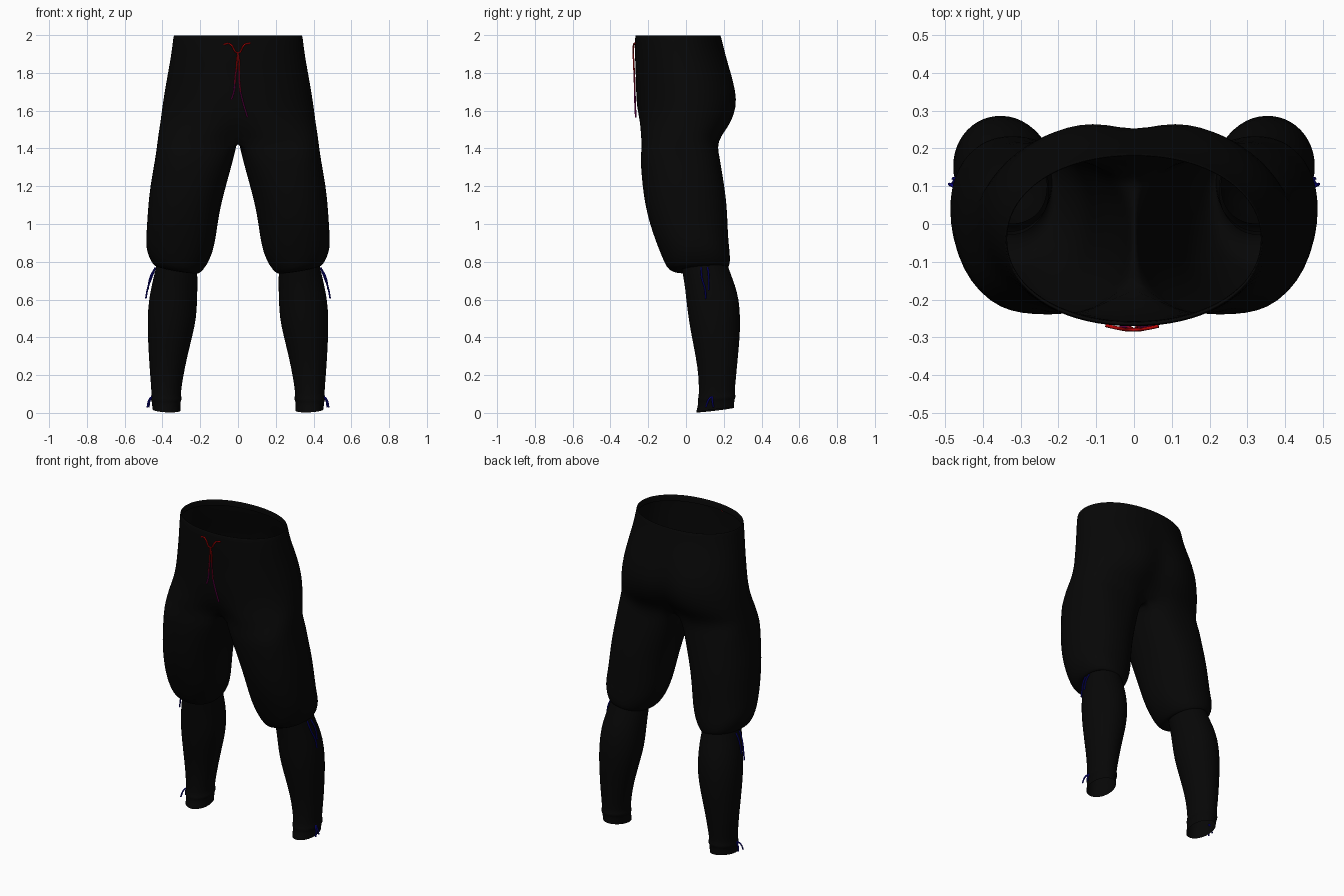
import bpy, bmesh, math
from mathutils import Vector

if "Cube" in bpy.data.objects:
    bpy.data.objects.remove(bpy.data.objects["Cube"])


def material(name, rgb):
    m = bpy.data.materials.new(name)
    m.use_nodes = True
    m.diffuse_color = (*rgb, 1)
    m.node_tree.nodes["Principled BSDF"].inputs["Base Color"].default_value = (*rgb, 1)
    return m


black = material("black cloth", (0.002, 0.002, 0.002))
red = material("red cord", (0.5, 0.002, 0.002))
crimson = material("crimson cord", (0.32, 0.002, 0.03))
purple = material("purple cord", (0.2, 0.002, 0.11))
blue = material("blue cord", (0.004, 0.003, 0.28))

OUTER, INNER = 18, 7  # ring points on the outer arc and along the inseam


def power(v, n):
    return math.copysign(abs(v) ** (2 / n), v)


def trunk_ring(z, half_width, front, back, front_cleft=0, back_cleft=0, n=2.1):
    """Half ring from the front centre round the left hip to the back centre."""
    mid, depth = (front + back) / 2, (back - front) / 2
    points = []
    for i in range(OUTER + 1):
        t = math.pi * i / OUTER
        x = half_width * power(math.sin(t), n) if 0 < i < OUTER else 0
        y = mid - depth * power(math.cos(t), n)
        dip = math.exp(-(x / 0.075) ** 2)
        y += dip * (front_cleft if i < OUTER / 2 else -back_cleft)
        points.append(Vector((x, y, z)))
    return points


def leg_ring(z, inner, outer, front, back, tilt_x=0, tilt_y=0, n=2.2):
    """Closed ring: outer arc first, then the inseam from back to front."""
    cx, cy = (inner + outer) / 2, (front + back) / 2
    rx, ry = (outer - inner) / 2, (back - front) / 2
    limit = math.radians(138)
    angles = [-limit + 2 * limit * i / OUTER for i in range(OUTER + 1)]
    gap = 2 * (math.pi - limit)
    angles += [limit + gap * (k + 1) / (INNER + 1) for k in range(INNER)]
    points = []
    for a in angles:
        dx, dy = rx * power(math.cos(a), n), ry * power(math.sin(a), n)
        points.append(Vector((cx + dx, cy + dy, z + tilt_x * dx + tilt_y * dy)))
    return points


def bridge(bm, a, b, closed):
    for i in range(len(a) if closed else len(a) - 1):
        j = (i + 1) % len(a)
        bm.faces.new((a[i], a[j], b[j], b[i]))


def finish(name, bm):
    bmesh.ops.recalc_face_normals(bm, faces=bm.faces)
    mesh = bpy.data.meshes.new(name)
    bm.to_mesh(mesh)
    bm.free()
    ob = bpy.data.objects.new(name, mesh)
    bpy.context.collection.objects.link(ob)
    mesh.materials.append(black)
    for p in mesh.polygons:
        p.use_smooth = True
    mirror = ob.modifiers.new("mirror", "MIRROR")
    mirror.use_clip = True
    mirror.merge_threshold = 0.0005
    sub = ob.modifiers.new("smooth", "SUBSURF")
    sub.levels = sub.render_levels = 1


# Breeches: folded waist, hips, then the split into a baggy leg
bm = bmesh.new()
trunk = [
    trunk_ring(1.96, 0.338, -0.258, 0.182),
    trunk_ring(1.995, 0.336, -0.26, 0.18),
    trunk_ring(2.0, 0.341, -0.268, 0.184),
    trunk_ring(1.985, 0.344, -0.271, 0.188),
    trunk_ring(1.9, 0.354, -0.272, 0.208),
    trunk_ring(1.8, 0.372, -0.267, 0.25, 0, 0.015),
    trunk_ring(1.7, 0.39, -0.265, 0.28, 0, 0.03),
    trunk_ring(1.62, 0.402, -0.262, 0.285, 0, 0.04),
    trunk_ring(1.54, 0.412, -0.254, 0.255, 0.015, 0.055, 2.3),
    trunk_ring(1.49, 0.42, -0.25, 0.215, 0.045, 0.06, 2.6),
    trunk_ring(1.44, 0.427, -0.246, 0.18, 0.09, 0.065, 2.9),
]
rows = [[bm.verts.new(p) for p in ring] for ring in trunk]
for a, b in zip(rows, rows[1:]):
    bridge(bm, a, b, False)
start, end = trunk[-1][-1], trunk[-1][0]
seam = []
for k in range(INNER):
    f = (k + 1) / (INNER + 1)
    arch = Vector((0, 0, 0.02 * math.sin(math.pi * f)))
    seam.append(bm.verts.new(start.lerp(end, f) + arch))
previous = rows[-1] + seam
legs = [
    leg_ring(1.37, 0.018, 0.436, -0.243, 0.177, n=2.7),
    leg_ring(1.3, 0.036, 0.448, -0.24, 0.188, n=2.5),
    leg_ring(1.2, 0.064, 0.466, -0.232, 0.205, n=2.3),
    leg_ring(1.1, 0.09, 0.477, -0.218, 0.218),
    leg_ring(1.0, 0.108, 0.483, -0.193, 0.222),
    leg_ring(0.91, 0.122, 0.488, -0.162, 0.226, 0.1),
    leg_ring(0.84, 0.148, 0.488, -0.13, 0.234, 0.18, 0.05),
    leg_ring(0.785, 0.184, 0.468, -0.105, 0.235, 0.2, 0.08),
    leg_ring(0.762, 0.207, 0.45, -0.075, 0.228, 0.2, 0.08),
    leg_ring(0.757, 0.222, 0.43, -0.02, 0.215, 0.15, 0.08),
    leg_ring(0.79, 0.23, 0.42, 0.0, 0.205, 0.1, 0.08),
]
for ring in legs:
    current = [bm.verts.new(p) for p in ring]
    bridge(bm, previous, current, True)
    previous = current
finish("breeches", bm)

# Fitted lower legs with a ridged ankle cuff
bm = bmesh.new()
shins = [
    leg_ring(0.82, 0.225, 0.425, -0.03, 0.21, n=2),
    leg_ring(0.75, 0.215, 0.44, -0.022, 0.232, n=2),
    leg_ring(0.68, 0.214, 0.457, -0.008, 0.26, n=2),
    leg_ring(0.6, 0.216, 0.473, 0.0, 0.282, n=2),
    leg_ring(0.5, 0.22, 0.481, 0.012, 0.289, n=2),
    leg_ring(0.4, 0.243, 0.478, 0.03, 0.286, n=2),
    leg_ring(0.3, 0.268, 0.473, 0.05, 0.276, n=2),
    leg_ring(0.2, 0.289, 0.466, 0.066, 0.267, n=2),
    leg_ring(0.095, 0.305, 0.457, 0.068, 0.257, 0, 0.1, 2),
    leg_ring(0.085, 0.298, 0.463, 0.061, 0.263, 0, 0.1, 2),
    leg_ring(0.07, 0.298, 0.463, 0.061, 0.263, 0, 0.1, 2),
    leg_ring(0.062, 0.305, 0.457, 0.065, 0.256, 0, 0.1, 2),
    leg_ring(0.015, 0.305, 0.453, 0.053, 0.256, 0.05, 0.12, 2),
]
rows = [[bm.verts.new(p) for p in ring] for ring in shins]
for a, b in zip(rows, rows[1:]):
    bridge(bm, a, b, True)
finish("lower_legs", bm)


def cord(name, mat, points):
    curve = bpy.data.curves.new(name, "CURVE")
    curve.dimensions = "3D"
    curve.bevel_depth = 0.0045
    curve.bevel_resolution = 1
    curve.resolution_u = 4
    curve.use_fill_caps = True
    spline = curve.splines.new("BEZIER")
    spline.bezier_points.add(len(points) - 1)
    for bp, p in zip(spline.bezier_points, points):
        bp.co = p
        bp.handle_left_type = bp.handle_right_type = "AUTO"
    curve.materials.append(mat)
    ob = bpy.data.objects.new(name, curve)
    bpy.context.collection.objects.link(ob)


# Waist drawstring: bow ends and two hanging tails
cord("waist_bow", red, [(-0.075, -0.268, 1.95), (-0.045, -0.275, 1.955), (0, -0.28, 1.905),
                        (0.035, -0.276, 1.95), (0.065, -0.27, 1.957)])
cord("right_tail_top", red, [(0, -0.28, 1.905), (-0.005, -0.277, 1.86), (-0.008, -0.275, 1.82)])
cord("right_tail_middle", crimson, [(-0.008, -0.275, 1.82), (-0.014, -0.273, 1.78), (-0.017, -0.272, 1.74)])
cord("right_tail_end", purple, [(-0.017, -0.272, 1.74), (-0.022, -0.271, 1.7), (-0.035, -0.27, 1.66)])
cord("left_tail_top", red, [(0, -0.28, 1.905), (0.006, -0.277, 1.86), (0.007, -0.275, 1.81)])
cord("left_tail_middle", crimson, [(0.007, -0.275, 1.81), (0.007, -0.273, 1.76), (0.013, -0.272, 1.7)])
cord("left_tail_end", purple, [(0.013, -0.272, 1.7), (0.025, -0.27, 1.65), (0.05, -0.266, 1.565)])

# Knee and ankle ties on the outer side of each leg
for side, s in (("left", 1), ("right", -1)):
    cord(side + "_knee_tie_front", blue, [(s * 0.437, 0.08, 0.77), (s * 0.46, 0.085, 0.71),
                                          (s * 0.478, 0.1, 0.66), (s * 0.488, 0.105, 0.605)])
    cord(side + "_knee_tie_back", blue, [(s * 0.437, 0.115, 0.77), (s * 0.464, 0.12, 0.72),
                                         (s * 0.478, 0.12, 0.65)])
    cord(side + "_ankle_tie_front", blue, [(s * 0.455, 0.135, 0.085), (s * 0.47, 0.12, 0.07),
                                           (s * 0.48, 0.105, 0.03)])
    cord(side + "_ankle_tie_back", blue, [(s * 0.455, 0.14, 0.085), (s * 0.468, 0.14, 0.06),
                                          (s * 0.472, 0.145, 0.03)])
